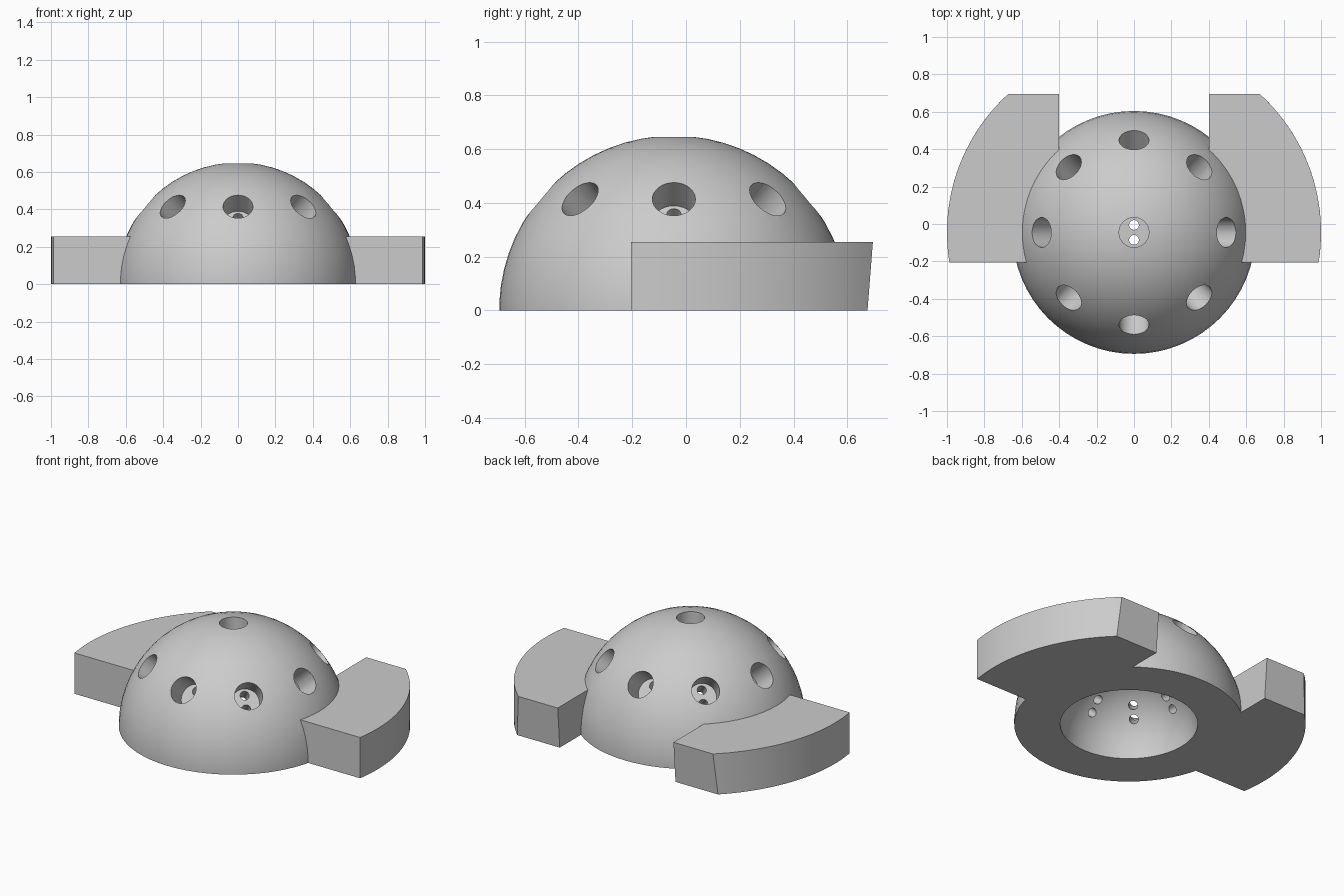
import bpy, bmesh, math
from mathutils import Matrix, Vector

if "Cube" in bpy.data.objects:
    bpy.data.objects.remove(bpy.data.objects["Cube"], do_unlink=True)

CENTRE = Vector((0, -0.045, 0))
DOME_R, CAVITY_R, WING_R = 0.65, 0.39, 1.0
WING_TOP, WING_FRONT, WING_INNER = 0.255, -0.205, 0.40


def make_object(name, bm):
    bmesh.ops.recalc_face_normals(bm, faces=bm.faces)
    mesh = bpy.data.meshes.new(name)
    bm.to_mesh(mesh)
    bm.free()
    obj = bpy.data.objects.new(name, mesh)
    bpy.context.collection.objects.link(obj)
    return obj


def sphere(name, radius):
    bm = bmesh.new()
    bmesh.ops.create_uvsphere(bm, u_segments=64, v_segments=33, radius=radius,
                              matrix=Matrix.Translation(CENTRE))
    return make_object(name, bm)


def cylinder(name, radius, start, end, frame, offset=0):
    bm = bmesh.new()
    place = frame @ Matrix.Translation((offset, 0, (start + end) / 2))
    bmesh.ops.create_cone(bm, cap_ends=True, segments=32, radius1=radius,
                          radius2=radius, depth=end - start, matrix=place)
    return make_object(name, bm)


def wing(name, side):
    # Curved slab with a back end that leans slightly outward
    bm = bmesh.new()
    rings = []
    for z in (-0.05, WING_TOP):
        back = 0.675 + 0.02 * z / WING_TOP
        a0 = math.asin((WING_FRONT - CENTRE.y) / WING_R)
        a1 = math.asin((back - CENTRE.y) / WING_R)
        steps = 24
        angles = [a0 + (a1 - a0) * i / steps for i in range(steps + 1)]
        pts = [(WING_R * math.cos(a), CENTRE.y + WING_R * math.sin(a)) for a in angles]
        pts += [(WING_INNER, back), (WING_INNER, WING_FRONT)]
        rings.append([bm.verts.new((side * x, y, z)) for x, y in pts])
    low, high = rings
    bm.faces.new(low)
    bm.faces.new(high)
    for i in range(len(low)):
        j = (i + 1) % len(low)
        bm.faces.new((low[i], low[j], high[j], high[i]))
    return make_object(name, bm)


def combine(body, other, operation):
    other.hide_render = True
    mod = body.modifiers.new(operation, 'BOOLEAN')
    mod.operation = operation
    mod.solver = 'EXACT'
    mod.object = other
    bpy.context.view_layer.objects.active = body
    bpy.ops.object.modifier_apply(modifier=mod.name)
    bpy.data.objects.remove(other, do_unlink=True)


# Dome with two side wings
body = sphere("dome_with_wings", DOME_R)
combine(body, wing("left_wing", 1), 'UNION')
combine(body, wing("right_wing", -1), 'UNION')

# Flat underside and hollow interior
bm = bmesh.new()
bmesh.ops.create_cube(bm, size=3, matrix=Matrix.Translation((0, 0, -1.5)))
combine(body, make_object("base_cutter", bm), 'DIFFERENCE')
combine(body, sphere("cavity_cutter", CAVITY_R), 'DIFFERENCE')

# Round sockets, each with a pair of pin holes: one on top and a ring of eight
sockets = [(90, 90)] + [(45 * i, 40) for i in range(8)]
for azimuth, elevation in sockets:
    frame = (Matrix.Translation(CENTRE)
             @ Matrix.Rotation(math.radians(azimuth), 4, 'Z')
             @ Matrix.Rotation(math.radians(90 - elevation), 4, 'Y'))
    combine(body, cylinder("socket_cutter", 0.08, 0.51, 0.8, frame), 'DIFFERENCE')
    for offset in (-0.04, 0.04):
        pin = cylinder("pin_cutter", 0.026, 0.3, 0.6, frame, offset)
        combine(body, pin, 'DIFFERENCE')

# Single plain grey
grey = bpy.data.materials.new("plain_grey")
grey.use_nodes = True
colour = (0.6, 0.6, 0.6, 1)
grey.diffuse_color = colour
grey.node_tree.nodes["Principled BSDF"].inputs["Base Color"].default_value = colour
body.data.materials.clear()
body.data.materials.append(grey)

bpy.ops.object.select_all(action='DESELECT')
body.select_set(True)
bpy.context.view_layer.objects.active = body
bpy.ops.object.shade_smooth_by_angle(angle=math.radians(30))
